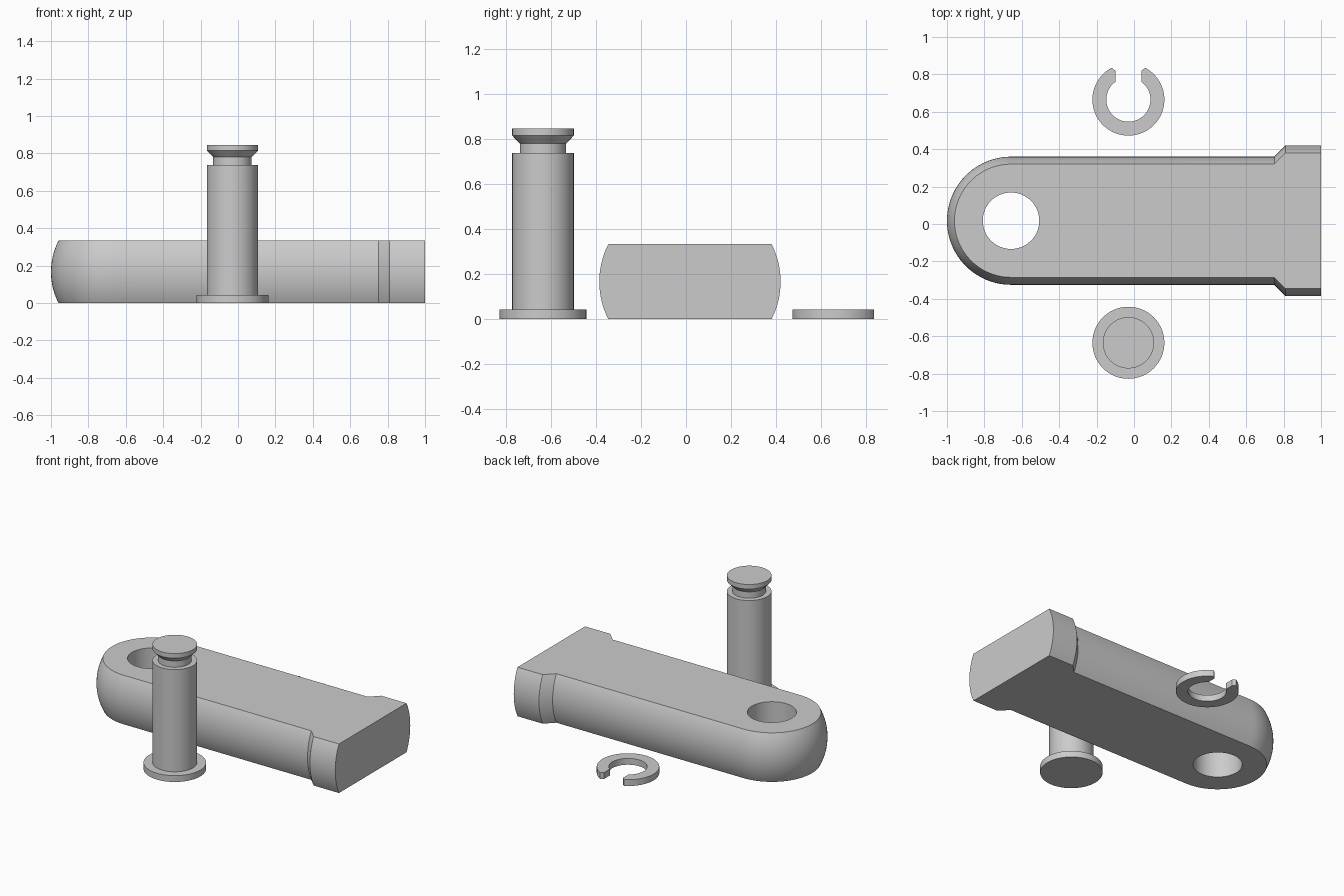
import bpy, bmesh, math

if "Cube" in bpy.data.objects:
    bpy.data.objects.remove(bpy.data.objects["Cube"])

steel = bpy.data.materials.new("grey_steel")
steel.diffuse_color = (0.6, 0.6, 0.6, 1)
steel.use_nodes = True
steel.node_tree.nodes["Principled BSDF"].inputs["Base Color"].default_value = steel.diffuse_color


def finish(name, bm):
    bmesh.ops.recalc_face_normals(bm, faces=bm.faces)
    mesh = bpy.data.meshes.new(name)
    bm.to_mesh(mesh)
    bm.free()
    mesh.materials.append(steel)
    obj = bpy.data.objects.new(name, mesh)
    bpy.context.collection.objects.link(obj)
    bpy.ops.object.select_all(action='DESELECT')
    obj.select_set(True)
    bpy.context.view_layer.objects.active = obj
    bpy.ops.object.shade_smooth_by_angle(angle=math.radians(30))


def arc(cx, cy, r, a0, a1, n):
    """Points along an arc, both ends included."""
    return [(cx + r * math.cos(a0 + (a1 - a0) * i / n),
             cy + r * math.sin(a0 + (a1 - a0) * i / n)) for i in range(n + 1)]


def ring(bm, pts, z):
    return [bm.verts.new((x, y, z)) for x, y in pts]


def bridge(bm, a, b):
    n = len(a)
    for i in range(n):
        j = (i + 1) % n
        bm.faces.new((a[i], a[j], b[j], b[i]))


def cap(bm, *loops):
    """Flat face spanning an outer loop and any holes."""
    edges = []
    for l in loops:
        for i in range(len(l)):
            e = bm.edges.get((l[i - 1], l[i]))
            edges.append(e or bm.edges.new((l[i - 1], l[i])))
    bmesh.ops.triangle_fill(bm, edges=edges, use_beauty=True, use_dissolve=False)


# Rod arm: rounded eye end, bulging sides, wider flat shank end
H, CY, CX = 0.333, 0.0175, -0.6575
BULGE = 0.04
R = ((H / 2) ** 2 + BULGE ** 2) / (2 * BULGE)


def arm_outline(inset):
    w, wide = 0.3425 - inset, 0.4025 - inset
    return (arc(CX, CY, w, math.pi / 2, math.pi * 1.5, 48)
            + [(0.75, CY - w), (0.81, CY - wide), (1, CY - wide),
               (1, CY + wide), (0.81, CY + wide), (0.75, CY + w)])


bm = bmesh.new()
LEVELS = 16
rings = []
for k in range(LEVELS + 1):
    z = H * k / LEVELS
    inset = R - math.sqrt(R * R - (z - H / 2) ** 2)
    rings.append(ring(bm, arm_outline(inset), z))
for a, b in zip(rings, rings[1:]):
    bridge(bm, a, b)
hole = arc(CX, CY, 0.151, 0, 2 * math.pi, 64)[:-1]
low, high = ring(bm, hole, 0), ring(bm, hole, H)
bridge(bm, low, high)
cap(bm, rings[0], low)
cap(bm, rings[-1], high)
finish("rod_arm", bm)

# Clevis pin: flange, shaft, retaining groove and tapered head
PROFILE = [(0.1925, 0), (0.1925, 0.043), (0.137, 0.043), (0.137, 0.737),
           (0.103, 0.737), (0.103, 0.78), (0.137, 0.815), (0.137, 0.846)]
bm = bmesh.new()
rings = [ring(bm, arc(-0.03, -0.635, r, 0, 2 * math.pi, 64)[:-1], z)
         for r, z in PROFILE]
for a, b in zip(rings, rings[1:]):
    bridge(bm, a, b)
bm.faces.new(rings[0])
bm.faces.new(rings[-1])
finish("clevis_pin", bm)

# Retaining clip: open ring with clipped tips
KX, KY, RO, RI = -0.03, 0.665, 0.1925, 0.118
a_out = math.acos(0.09 / RO)
a_in = math.acos(0.07 / RI)
outer = arc(KX, KY, RO, math.pi - a_out, 2 * math.pi + a_out, 64)
inner = arc(KX, KY, RI, 2 * math.pi + a_in, math.pi - a_in, 64)
outline = outer + [(KX + 0.07, KY + 0.155)] + inner + [(KX - 0.07, KY + 0.155)]
bm = bmesh.new()
low, high = ring(bm, outline, 0), ring(bm, outline, 0.043)
bridge(bm, low, high)
cap(bm, low)
cap(bm, high)
finish("retaining_clip", bm)
